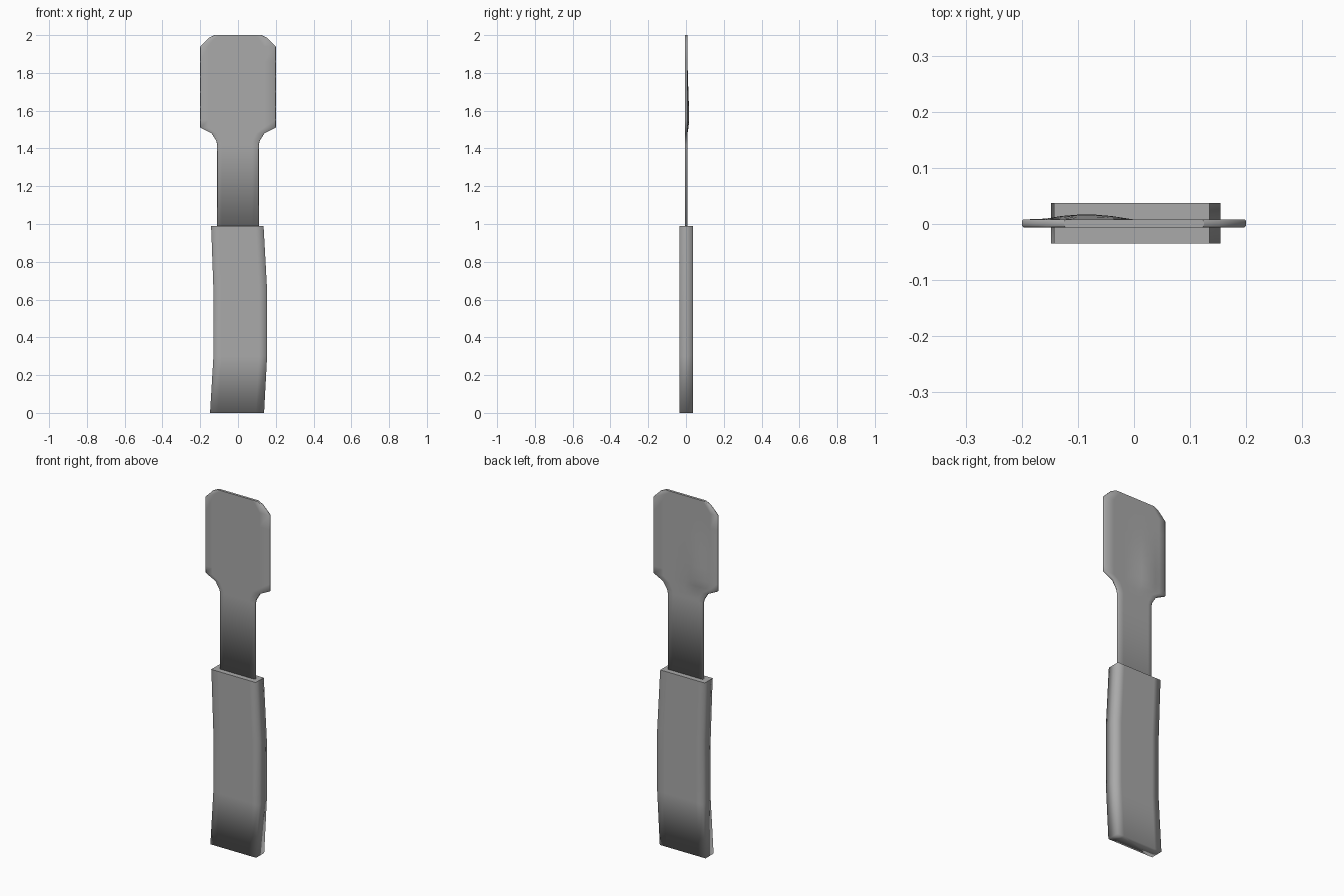
import bpy, bmesh, math

default = bpy.data.objects.get("Cube")
if default:
    bpy.data.objects.remove(default, do_unlink=True)

grey = bpy.data.materials.new("neutral grey")
grey.use_nodes = True
colour = (0.4, 0.4, 0.4, 1)
grey.diffuse_color = colour
grey.node_tree.nodes["Principled BSDF"].inputs["Base Color"].default_value = colour


def loft(name, rows, columns, y_front, y_back, edge=0.0, bulge=None):
    """Skin cross-sections; each row is (height, centre x, half width)."""
    bm = bmesh.new()
    rings = []
    for z, centre, half in rows:
        xs = [centre + f * (half - edge) for f in columns]
        points = [(x, y_front) for x in xs]
        if edge:
            points += [(centre + half, y_front + edge), (centre + half, y_back - edge)]
        points += [(x, y_back + (bulge(x, z) if bulge else 0)) for x in reversed(xs)]
        if edge:
            points += [(centre - half, y_back - edge), (centre - half, y_front + edge)]
        rings.append([bm.verts.new((x, y, z)) for x, y in points])
    count = len(rings[0])
    for low, high in zip(rings, rings[1:]):
        for i in range(count):
            j = (i + 1) % count
            bm.faces.new((low[i], low[j], high[j], high[i]))
    bm.faces.new(reversed(rings[0]))
    top = bm.faces.new(rings[-1])
    for face in bm.faces:
        face.smooth = True
    for e in top.edges:
        e.smooth = False
    bmesh.ops.recalc_face_normals(bm, faces=bm.faces)
    mesh = bpy.data.meshes.new(name)
    bm.to_mesh(mesh)
    bm.free()
    mesh.materials.append(grey)
    obj = bpy.data.objects.new(name, mesh)
    bpy.context.collection.objects.link(obj)
    return obj


# Gently bowed grip
loft("handle",
     [(0, -0.005, 0.143), (0.3, 0.012, 0.142), (0.65, 0.012, 0.142),
      (0.96, -0.002, 0.139), (0.99, -0.004, 0.139)],
     [-1, -0.7, 0.7, 1], -0.035, 0.037)


# Shallow swelling on the back of the blade
def swelling(x, z):
    across = max(0, 1 - ((x + 0.085) / 0.08) ** 2)
    along = min(1, max(0, (z - 1.48) / 0.05)) * min(1, max(0, (1.84 - z) / 0.25))
    return 0.009 * across * along


# Flat shank widening into a blade with clipped corners
outline = [(0.95, 0.11), (1.42, 0.11), (1.44, 0.115), (1.48, 0.14), (1.51, 0.2)]
outline += [(z, 0.2) for z in (1.55, 1.62, 1.7, 1.78, 1.86, 1.94)]
outline += [(1.985, 0.155), (2.0, 0.125)]
loft("blade", [(z, 0, half) for z, half in outline],
     [-1, -0.8, -0.65, -0.5, -0.35, -0.2, 0, 0.35, 0.7, 1],
     -0.006, 0.008, 0.003, swelling)
